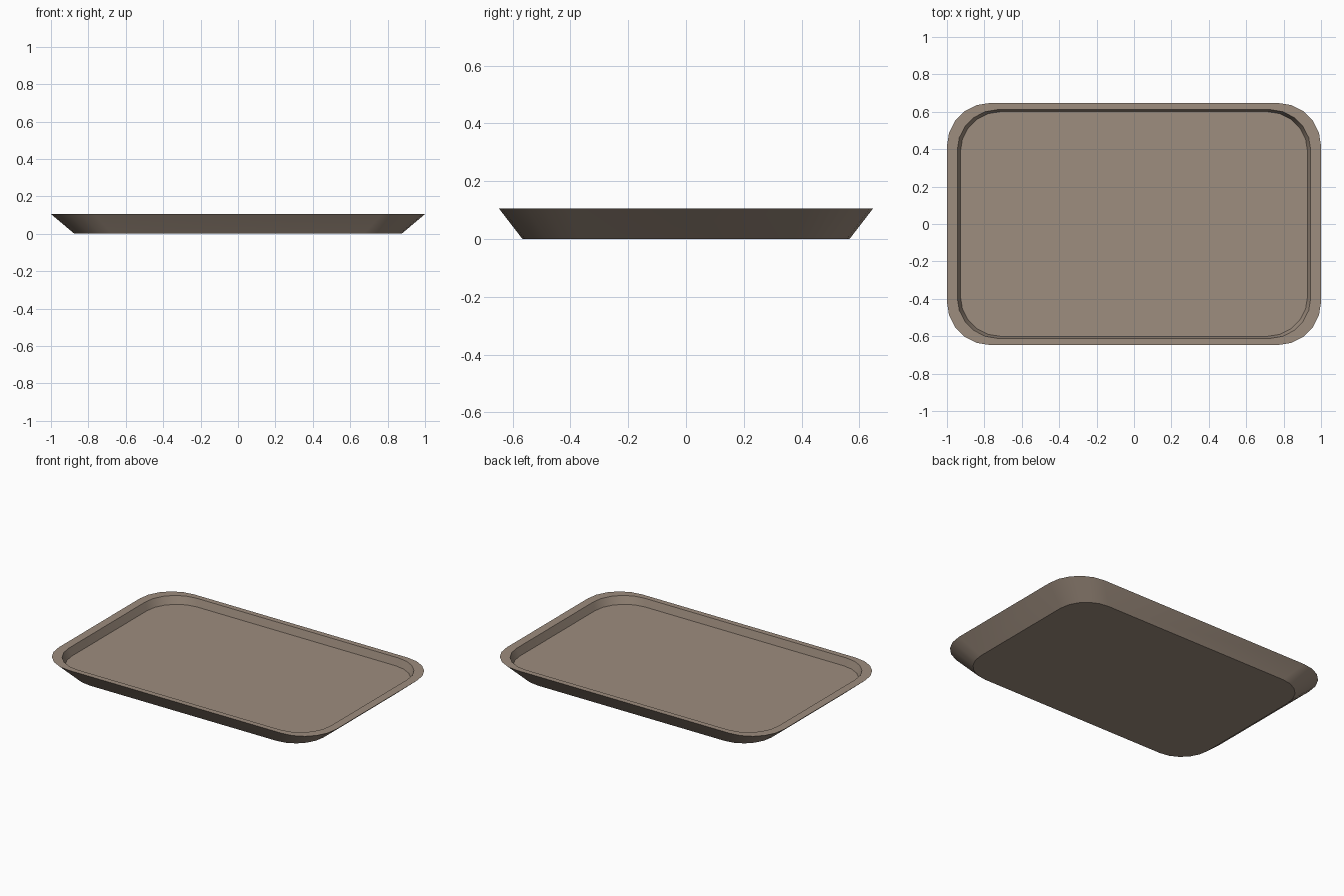
import bpy, bmesh, math

if "Cube" in bpy.data.objects:
    bpy.data.objects.remove(bpy.data.objects["Cube"])

HX, HY, R, SEG = 1.0, 0.647, 0.23, 5   # rim half sizes, corner radius, corner segments

mat = bpy.data.materials.new("taupe")
mat.diffuse_color = (0.34, 0.266, 0.209, 1)
mat.use_nodes = True
mat.node_tree.nodes["Principled BSDF"].inputs["Base Color"].default_value = mat.diffuse_color


def rounded_ring(bm, s, z):
    """Rounded rectangle of vertices, scaled by s, at height z."""
    ring = []
    for i, (sx, sy) in enumerate([(1, 1), (-1, 1), (-1, -1), (1, -1)]):
        for k in range(SEG + 1):
            a = math.radians(90 * (i + k / SEG))
            x = sx * (HX - R) + R * math.cos(a)
            y = sy * (HY - R) + R * math.sin(a)
            ring.append(bm.verts.new((x * s, y * s, z)))
    return ring


# tray: underside, flared outer wall, flat rim, inner wall, floor
bm = bmesh.new()
rings = [rounded_ring(bm, s, z) for s, z in
         [(0.875, 0.0), (1.0, 0.105), (0.945, 0.105), (0.928, 0.055)]]
for lo, hi in zip(rings, rings[1:]):
    n = len(lo)
    for i in range(n):
        j = (i + 1) % n
        bm.faces.new((lo[i], lo[j], hi[j], hi[i]))
bm.faces.new(rings[0][::-1])
bm.faces.new(rings[-1])
bmesh.ops.recalc_face_normals(bm, faces=bm.faces)

mesh = bpy.data.meshes.new("tray")
bm.to_mesh(mesh)
bm.free()
mesh.materials.append(mat)
tray = bpy.data.objects.new("tray", mesh)
bpy.context.collection.objects.link(tray)
bpy.context.view_layer.objects.active = tray
tray.select_set(True)
bpy.ops.object.shade_smooth_by_angle(angle=math.radians(30))
